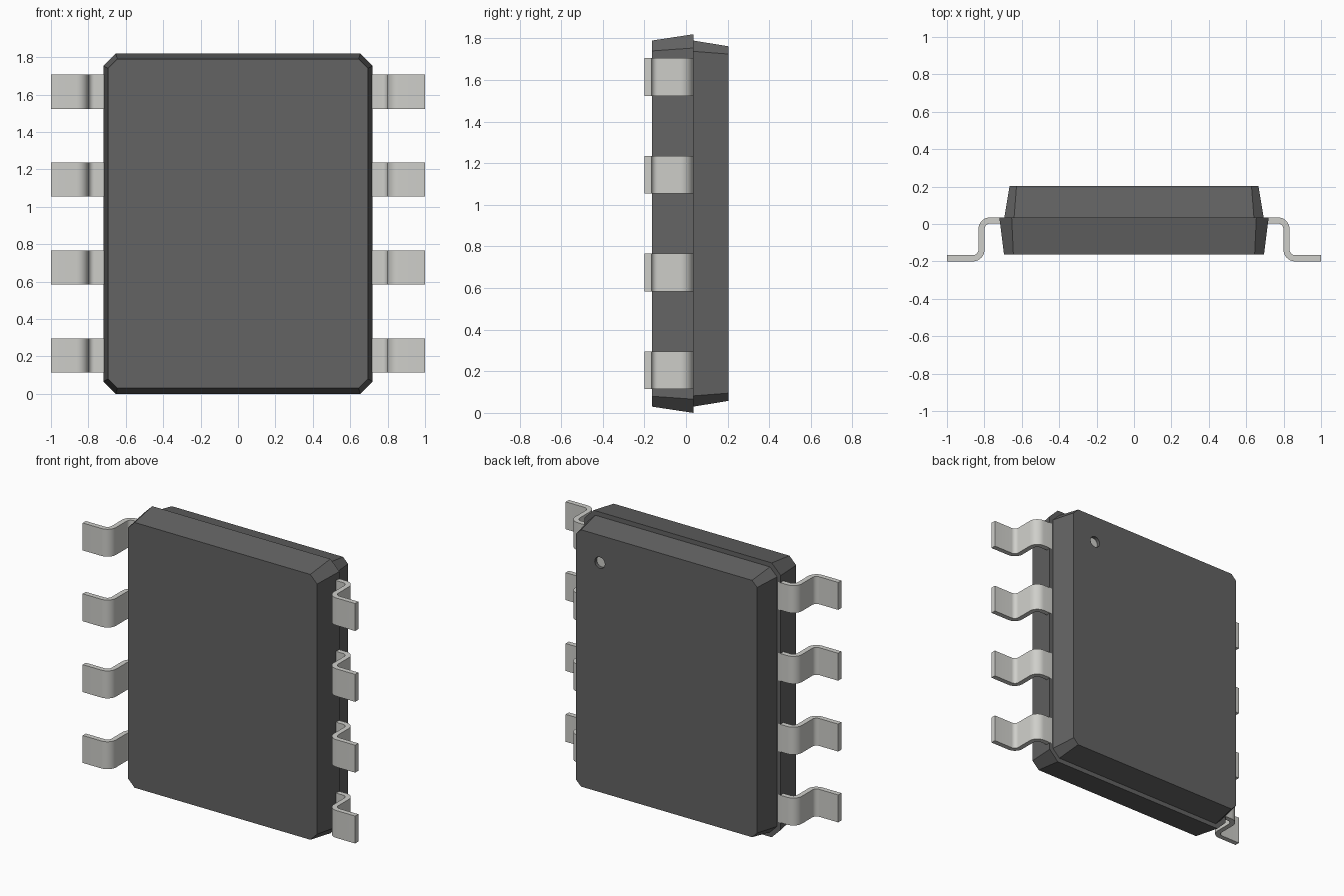
import bpy, bmesh, math
from mathutils import Matrix

if "Cube" in bpy.data.objects:
    bpy.data.objects.remove(bpy.data.objects["Cube"])

ZC = 0.91  # middle height of the package


def material(name, rgb):
    m = bpy.data.materials.new(name)
    m.diffuse_color = (*rgb, 1)
    m.use_nodes = True
    m.node_tree.nodes["Principled BSDF"].inputs["Base Color"].default_value = m.diffuse_color
    return m


PLASTIC = material("dark_plastic", (0.125, 0.125, 0.125))
METAL = material("tinned_metal", (0.62, 0.62, 0.59))


def make_object(name, bm, mat):
    bmesh.ops.recalc_face_normals(bm, faces=bm.faces)
    me = bpy.data.meshes.new(name)
    bm.to_mesh(me)
    bm.free()
    me.materials.append(mat)
    ob = bpy.data.objects.new(name, me)
    bpy.context.collection.objects.link(ob)
    return ob


def loft(bm, rings):
    """Closed solid through rings of equal point count."""
    rings = [[bm.verts.new(p) for p in r] for r in rings]
    n = len(rings[0])
    for a, b in zip(rings, rings[1:]):
        for i in range(n):
            j = (i + 1) % n
            bm.faces.new((a[i], a[j], b[j], b[i]))
    bm.faces.new(rings[0])
    bm.faces.new(rings[-1])


def octagon(y, hx, hz, c):
    pts = [(hx, hz - c), (hx - c, hz), (c - hx, hz), (-hx, hz - c),
           (-hx, c - hz), (c - hx, -hz), (hx - c, -hz), (hx, c - hz)]
    return [(x, y, z + ZC) for x, z in pts]


# Body: two drafted halves with a stepped parting line
bm = bmesh.new()
loft(bm, [octagon(-0.163, 0.695, 0.88, 0.05),
          octagon(0.035, 0.72, 0.91, 0.066),
          octagon(0.035, 0.693, 0.88, 0.052),
          octagon(0.204, 0.665, 0.852, 0.037)])
body = make_object("body", bm, PLASTIC)


# Pin one dimple, cut into the back face
def cylinder(name, y, depth, radius, mat):
    bm = bmesh.new()
    bmesh.ops.create_cone(bm, cap_ends=True, segments=32, radius1=radius,
                          radius2=radius, depth=depth,
                          matrix=Matrix.Translation((0.49, y, 1.58))
                          @ Matrix.Rotation(math.pi / 2, 4, 'X'))
    return make_object(name, bm, mat)


cutter = cylinder("dimple_cutter", 0.204, 0.05, 0.037, PLASTIC)
cutter.hide_render = True
cutter.hide_set(True)
cut = body.modifiers.new("dimple", 'BOOLEAN')
cut.operation = 'DIFFERENCE'
cut.object = cutter
cylinder("dimple_floor", 0.179, 0.006, 0.0365, METAL)


# Lead profile: gull wing in x/y with rounded bends
def arc(cx, cy, r, a0, a1, n=8):
    return [(cx + r * math.cos(math.radians(a0 + (a1 - a0) * i / n)),
             cy + r * math.sin(math.radians(a0 + (a1 - a0) * i / n)))
            for i in range(n + 1)]


T, R = 0.033, 0.03
xu, yu = 0.832 - T - R, 0.0355 - T - R      # upper bend centre
xl, yl = 0.832 + R, -0.2 + T + R            # lower bend centre
profile = ([(0.70, 0.0355)] + arc(xu, yu, R + T, 90, 0) + arc(xl, yl, R, 180, 270)
           + [(1.0, -0.2 + T), (1.0, -0.2)] + arc(xl, yl, R + T, 270, 180)
           + arc(xu, yu, R, 0, 90) + [(0.70, 0.0355 - T)])

# Four leads on each side
for side, s in (("right", 1), ("left", -1)):
    for k in range(4):
        z = ZC + (k - 1.5) * 0.47
        bm = bmesh.new()
        loft(bm, [[(s * x, y, z + d) for x, y in profile] for d in (-0.091, 0.091)])
        lead = make_object(f"lead_{side}_{k + 1}", bm, METAL)
        bpy.ops.object.select_all(action='DESELECT')
        lead.select_set(True)
        bpy.context.view_layer.objects.active = lead
        bpy.ops.object.shade_smooth_by_angle(angle=math.radians(30))
